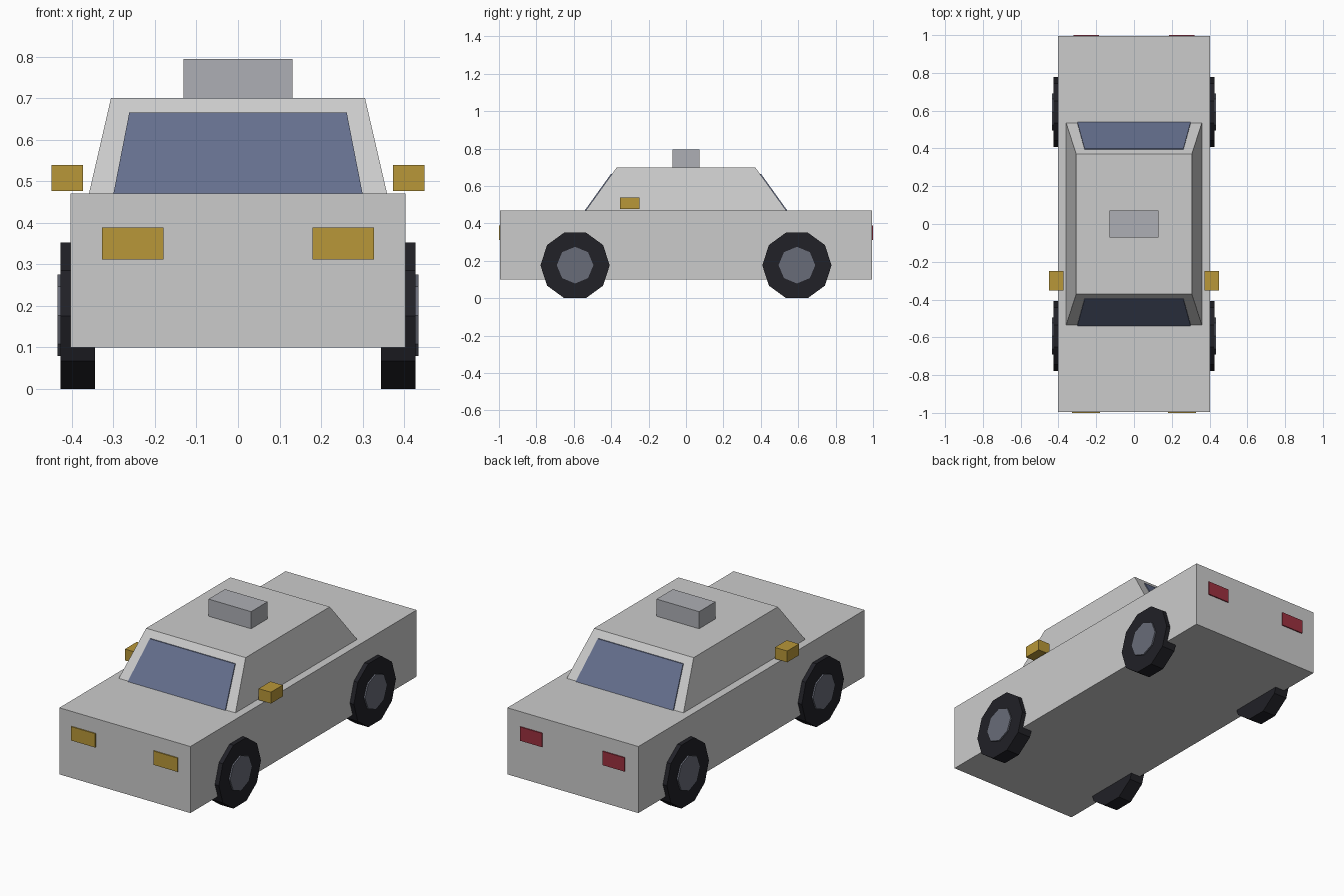
import bpy, math

if "Cube" in bpy.data.objects:
    bpy.data.objects.remove(bpy.data.objects["Cube"])

def material(name, rgb):
    m = bpy.data.materials.new(name)
    m.diffuse_color = (*rgb, 1)
    m.use_nodes = True
    m.node_tree.nodes["Principled BSDF"].inputs["Base Color"].default_value = m.diffuse_color
    return m

TYRE = material("tyre_black", (0.015, 0.015, 0.02))
HUB = material("hub_grey", (0.14, 0.15, 0.19))
GLASS = material("glass_blue", (0.13, 0.16, 0.27))
AMBER = material("amber", (0.48, 0.31, 0.04))
RED = material("red", (0.33, 0.03, 0.05))
SIGN = material("sign_grey", (0.42, 0.43, 0.46))

def mesh(name, verts, faces, mat=None):
    me = bpy.data.meshes.new(name)
    me.from_pydata(verts, [], faces)
    ob = bpy.data.objects.new(name, me)
    bpy.context.collection.objects.link(ob)
    if mat:
        me.materials.append(mat)
    return ob

def loft(name, bottom, top, mat=None):
    """Solid between two four-point loops, both counter-clockwise from above."""
    sides = [(i, (i + 1) % 4, (i + 1) % 4 + 4, i + 4) for i in range(4)]
    return mesh(name, bottom + top, [(3, 2, 1, 0), (4, 5, 6, 7)] + sides, mat)

def rect(x0, x1, y0, y1, z):
    return [(x0, y0, z), (x1, y0, z), (x1, y1, z), (x0, y1, z)]

def box(name, x, y, z, mat=None):
    return loft(name, rect(*x, *y, z[0]), rect(*x, *y, z[1]), mat)

def disc(name, sides, radius, x0, x1, y, z, mat):
    """Cylinder along x with a vertex pointing along y."""
    bpy.ops.mesh.primitive_cylinder_add(
        vertices=sides, radius=radius, depth=abs(x1 - x0),
        location=((x0 + x1) / 2, y, z), rotation=(0, math.pi / 2, 0))
    ob = bpy.context.object
    ob.name = name
    ob.data.materials.append(mat)

# Body, cabin and roof sign
box("body", (-0.403, 0.403), (-0.994, 0.994), (0.10, 0.47))
loft("cabin", rect(-0.359, 0.359, -0.535, 0.535, 0.47),
     rect(-0.306, 0.306, -0.37, 0.37, 0.70))
box("roof_sign", (-0.131, 0.131), (-0.072, 0.072), (0.70, 0.795), SIGN)

# Front and rear windows, thin slabs lying on the sloped cabin faces
for name, inner, outer in (("windscreen", 0.03, -0.006), ("rear_window", -0.03, 0.006)):
    s = 1 if outer > 0 else -1
    lo = sorted((s * 0.535 + inner, s * 0.535 + outer))
    hi = sorted((s * 0.395 + inner, s * 0.395 + outer))
    loft(name, rect(-0.30, 0.30, *lo, 0.47), rect(-0.262, 0.262, *hi, 0.665), GLASS)

for side, s in (("left", -1), ("right", 1)):
    def span(a, b):
        return sorted((s * a, s * b))
    # Lights and wing mirrors
    box(f"{side}_headlight", span(0.179, 0.328), (-1.0, -0.98), (0.311, 0.388), AMBER)
    box(f"{side}_taillight", span(0.186, 0.321), (0.98, 1.0), (0.311, 0.388), RED)
    box(f"{side}_mirror", span(0.373, 0.449), (-0.352, -0.248), (0.476, 0.539), AMBER)
    # Wheels
    for end, y in (("front", -0.593), ("rear", 0.593)):
        disc(f"{end}_{side}_tyre", 10, 0.185, s * 0.345, s * 0.427, y, 0.176, TYRE)
        disc(f"{end}_{side}_hub", 8, 0.098, s * 0.40, s * 0.435, y, 0.177, HUB)
